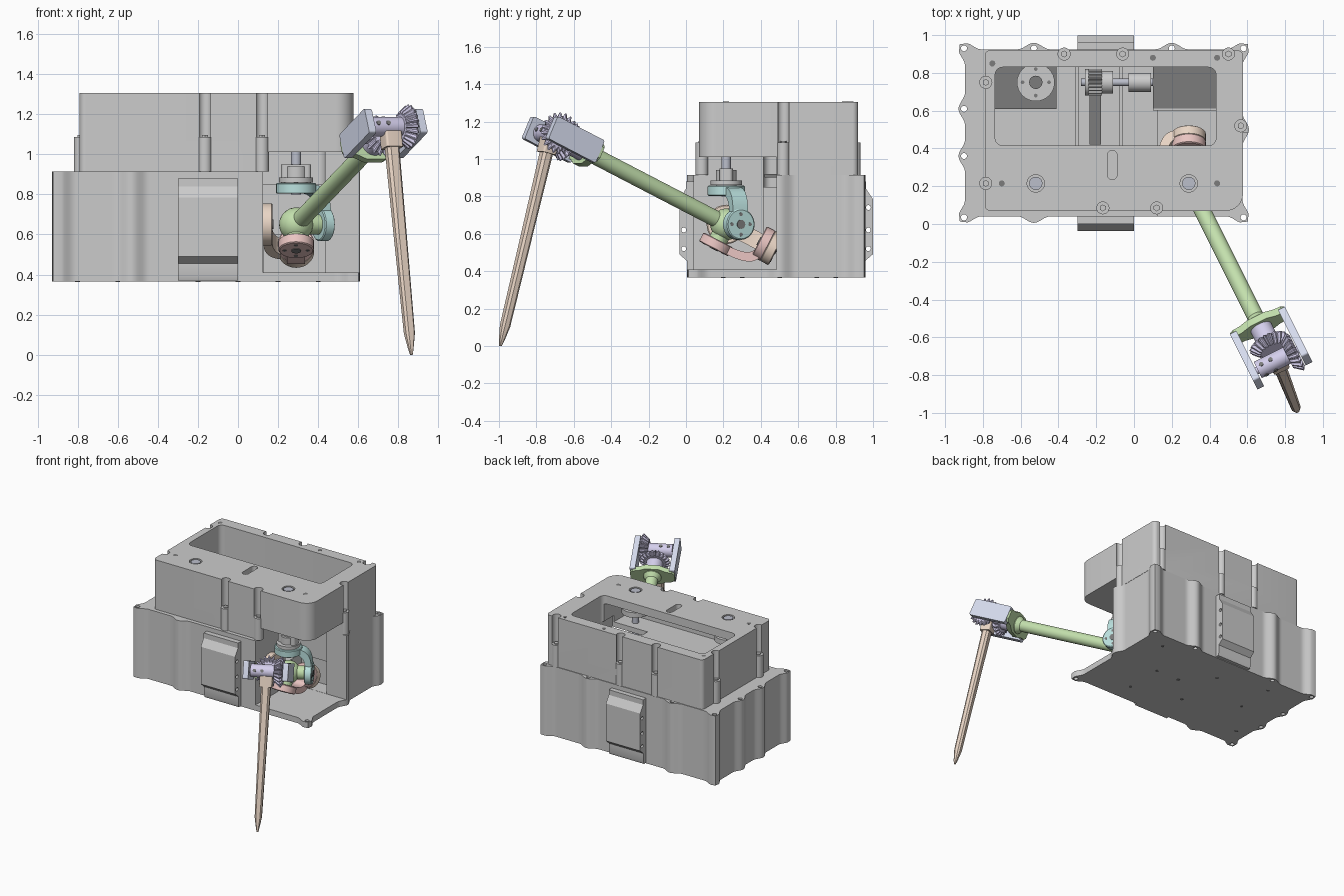
import bpy, bmesh
from math import pi, cos, sin
from mathutils import Vector as V

if "Cube" in bpy.data.objects:
    bpy.data.objects.remove(bpy.data.objects["Cube"])

COL = {"green": (.55, .75, .42), "cyan": (.5, .76, .74), "red": (.82, .56, .54),
       "tan": (.82, .67, .56), "violet": (.66, .62, .84), "blue": (.67, .71, .85),
       "dark": (.2, .2, .2), "steel": (.5, .52, .6)}
X, Y, Z = V((1, 0, 0)), V((0, 1, 0)), V((0, 0, 1))


def activate(ob):
    bpy.ops.object.select_all(action='DESELECT')
    ob.select_set(True)
    bpy.context.view_layer.objects.active = ob


def loft(name, rings, col=None):
    bm = bmesh.new()
    vs = [[bm.verts.new(p) for p in r] for r in rings]
    n = len(vs[0])
    for a, b in zip(vs, vs[1:]):
        for i in range(n):
            bm.faces.new((a[i], a[(i + 1) % n], b[(i + 1) % n], b[i]))
    bm.faces.new(vs[0][::-1])
    bm.faces.new(vs[-1])
    bmesh.ops.recalc_face_normals(bm, faces=bm.faces)
    me = bpy.data.meshes.new(name)
    bm.to_mesh(me)
    bm.free()
    ob = bpy.data.objects.new(name, me)
    bpy.context.collection.objects.link(ob)
    if col:
        m = bpy.data.materials.get(col) or bpy.data.materials.new(col)
        m.diffuse_color = (*COL[col], 1)
        m.use_nodes = True
        m.node_tree.nodes["Principled BSDF"].inputs["Base Color"].default_value = m.diffuse_color
        me.materials.append(m)
    activate(ob)
    bpy.ops.object.shade_smooth_by_angle(angle=.55)
    return ob


def prism(name, pts, a, b, col=None, o=V(), e=(X, Y, Z)):
    """Extrude a 2D outline from a to b along the third axis of frame e."""
    return loft(name, [[o + e[0] * p + e[1] * q + e[2] * h for p, q in pts] for h in (a, b)], col)


def box(name, x0, x1, y0, y1, z0, z1, col=None):
    return prism(name, [(x0, y0), (x1, y0), (x1, y1), (x0, y1)], z0, z1, col)


def frame(axis):
    axis = axis.normalized()
    s = axis.cross(Z if abs(axis.z) < .9 else X).normalized()
    return s, axis.cross(s), axis


def turn(name, a, axis, prof, col=None, n=32, teeth=0):
    """Lathe (distance, radius) steps along an axis; teeth makes a gear."""
    s, t, ax = frame(axis)
    n = teeth * 4 or n
    k = lambda i: .84 if teeth and i % 4 > 1 else 1
    return loft(name, [[a + ax * h + (s * cos(2 * pi * i / n) + t * sin(2 * pi * i / n)) * r * k(i)
                        for i in range(n)] for h, r in prof], col)


def cyl(name, a, b, r, col=None, n=32):
    a, b = V(a), V(b)
    return turn(name, a, b - a, [(0, r), ((b - a).length, r)], col, n)


def rounded(x0, x1, y0, y1, radii):
    pts = []
    corners = [(x0, y0, 1, 1, pi), (x1, y0, -1, 1, 1.5 * pi), (x1, y1, -1, -1, 0), (x0, y1, 1, -1, pi / 2)]
    for (x, y, sx, sy, a), r in zip(corners, radii):
        pts += [(x + sx * r + r * cos(a + k * pi / 16), y + sy * r + r * sin(a + k * pi / 16)) for k in range(9)]
    return pts


def cut(cutter, *targets):
    for target in targets:
        m = target.modifiers.new("cut", 'BOOLEAN')
        m.operation, m.object, m.solver = 'DIFFERENCE', cutter, 'EXACT'
        activate(target)
        bpy.ops.object.modifier_apply(modifier=m.name)
        bpy.ops.object.shade_smooth_by_angle(angle=.55)
    bpy.data.objects.remove(cutter)


# Lower housing: rectangle whose walls swell around the screw posts
def wavy(x0, x1, y0, y1, posts, amp=.034, w=.085):
    c = [V((x0, y0)), V((x1, y0)), V((x1, y1)), V((x0, y1))]
    nrm = [V((0, -1)), V((1, 0)), V((0, 1)), V((-1, 0))]
    pts = []
    for i in range(4):
        a, b = c[i], c[(i + 1) % 4]
        L, d = (b - a).length, (b - a).normalized()
        stops = [0, L] + [abs((V(p) - a).dot(d)) for p in posts[i]]
        pts.append(a + (nrm[i] + nrm[i - 1]) * amp * .8)
        n = int(L / .014)
        for k in range(1, n):
            s = L * k / n
            m = min(abs(s - q) for q in stops)
            pts.append(a + d * s + nrm[i] * (amp * .5 * (1 + cos(pi * min(m / w, 1)))))
    return [tuple(p) for p in pts]


posts = [[(-.53, .04)], [(.575, .5)], [(.2, .925), (-.53, .925)], [(-.895, .61), (-.895, .36)]]
lower = prism("lower_housing", wavy(-.895, .575, .04, .925, posts), .365, .915)
upper = prism("upper_housing", rounded(-.79, .577, .07, .92, (.03, .09, .03, .03)), .915, 1.305)

# Corner opening for the arm, passage behind it, equipment bay, hollow below the deck
cut(box("cutter", .125, 1, -.3, .485, .41, 1.01), lower, upper)
cut(box("cutter", .126, .433, .3, .61, .411, 1.1), lower, upper)
cut(prism("cutter", rounded(-.735, .434, .415, .83, (.04,) * 4), .6, 1.4), lower, upper)
cut(box("cutter", -.72, .42, .13, .45, 1.05, 1.24), upper)

# Holes: wall posts, two shaft bores and the slot in the deck
for x, y in [(-.9, .035), (.58, .035), (.58, .93), (-.9, .93), (-.53, .93), (.2, .93), (-.9, .61), (-.9, .36)]:
    cut(cyl("cutter", (x, y, .3), (x, y, 1), .016, n=16), lower)
for x in (-.52, .29):
    cut(cyl("cutter", (x, .215, 1.2), (x, .215, 1.4), .046), upper)
    cyl("shaft_bearing", (x, .215, 1.15), (x, .215, 1.302), .035, "steel")
    cyl("deck_horn", (x, .215, 1.13), (x, .215, 1.17), .1)
cut(prism("cutter", rounded(-.14, -.09, .235, .39, (.0249,) * 4), 1.2, 1.4), upper)

# Bolt posts on the upper housing with a screwdriver groove above each
for x, y in [(-.165, .085), (.12, .085), (-.785, .215), (-.785, .75), (-.37, .9), (-.06, .9),
             (.5, .9), (.565, .52)]:
    cut(cyl("cutter", (x, y, 1.087), (x, y, 1.4), .032, n=24), upper)
    cyl("bolt_post", (x, y, .915), (x, y, 1.087), .034, n=24)
    cyl("bolt_head", (x, y, 1.087), (x, y, 1.095), .018, n=6)
for x, y in [(-.7, .215), (.44, .215), (-.75, .85), (.1, .88), (.44, .88)]:
    cyl("deck_screw", (x, y, 1.3), (x, y, 1.306), .016, "dark", 16)
for x, y in [(-.8, .2), (-.6, .5), (-.6, .8), (-.2, .3), (-.2, .7), (.2, .2), (.2, .5), (.4, .8), (0, .5)]:
    cyl("base_screw", (x, y, .363), (x, y, .37), .012, "dark", 12)

# Mounting docks on the front and back walls
prof = [(.06, .37), (.012, .37), (.005, .39), (.005, .455), (-.036, .49), (-.036, .785),
        (0, .84), (0, .88), (.06, .88)]
for name, f in (("front_dock", lambda y: y), ("back_dock", lambda y: .963 - y)):
    dock = prism(name, [(f(y), z) for y, z in prof], -.3, 0, None, V(), (Y, Z, X))
    for z in (.52, .62, .74):
        cut(cyl("cutter", (-.5, f(-.012), z), (.2, f(-.012), z), .013, n=16), dock)

# Equipment inside the bay
box("left_motor", -.735, -.41, .61, .83, .6, .95, "dark")
box("right_motor", .1, .434, .612, .83, .6, .85, "dark")
box("motor_plate", .1, .434, .6, .612, .6, .85)
cyl("motor_horn", (-.52, .75, .95), (-.52, .75, 1), .1)
cyl("horn_hub", (-.52, .75, 1), (-.52, .75, 1.01), .035, "dark")
for sx, sy in ((1, 0), (-1, 0), (0, 1), (0, -1)):
    cyl("horn_screw", (-.52 + .07 * sx, .75 + .07 * sy, 1), (-.52 + .07 * sx, .75 + .07 * sy, 1.004), .01, "dark", 12)
for x in (-.31, -.08):
    box("channel_wall", x, x + .02, .415, .83, .6, .85)
box("drive_belt", -.235, -.175, .42, .75, .9, .92, "dark")
turn("drive_pulley", V((-.24, .75, .97)), X, [(0, .07), (.07, .07)], teeth=20)
cyl("pulley_flange", (-.26, .75, .97), (-.24, .75, .97), .07)
cyl("pulley_hub", (-.17, .75, .97), (-.11, .75, .97), .06)
cyl("drive_shaft", (-.28, .75, .97), (.1, .75, .97), .02, "steel")
cyl("shaft_coupler", (-.03, .75, .97), (.09, .75, .97), .05)

# Arm frame: d along the rod, u sideways, w up
C = V((.29, .215, .65))
d = V((.5, -1, .52)).normalized()
u = V((1, .5, 0)).normalized()
w = -u.cross(d)

# Vertical drive coupling above the gimbal
cyl("gimbal_shaft", C + Z * .15, C + Z * .5, .025, "steel")
cyl("gimbal_coupler", C + Z * .2, C + Z * .29, .055)
prism("coupler_clamp", rounded(-.075, .075, -.035, .035, (.02,) * 4), .23, .3, None, C)
cyl("top_horn", C + Z * .21, C + Z * .235, .085)


# Curved gimbal link with a round hub at each end
def link(name, col, a, b, ra, rb, ha, hb, th=.045, width=.09):
    a, b = a.normalized(), b.normalized()
    n = a.cross(b)
    arc = [pi / 2 * k / 16 for k in range(17)]
    f = lambda q, t: ((ra + q) * max(cos(t), 0) ** .55, (rb + q) * max(sin(t), 0) ** .55)
    prism(name + "_arc", [f(th / 2, t) for t in arc] + [f(-th / 2, t) for t in arc[::-1]],
          -width / 2, width / 2, col, C, (a, b, n))
    for ax, r, h in ((a, ra, ha), (b, rb, hb)):
        p = C + ax * r
        turn(name + "_hub", p, ax, [(-th * .6, h - .006), (-th * .5, h), (th * .5, h), (th * .6, h - .006)], col)
        cyl(name + "_pivot", p - ax * th * .7, p + ax * th * .68, .024, "dark", 20)
        s, t, _ = frame(ax)
        for q in (s, t, -s, -t):
            cyl(name + "_screw", p + q * h * .65, p + q * h * .65 + ax * th * .64, .01, "dark", 12)


v = V((0, .89, -.46))
low = V((0, -.46, -.89))
link("yaw_link", "cyan", Z, u, .18, .15, .1, .083)
link("rear_link", "red", v, low, .225, .12, .09, .088)
link("pitch_link", "tan", v, -X, .275, .145, .09, .105)

# Rod with ball hub and end flange
prof = [(-.085 * cos(pi * k / 12), max(.085 * sin(pi * k / 12), .004)) for k in range(13)]
turn("ball_hub", C, d, prof, "green")
cyl("side_boss", C, C + u * .13, .05, "green")
cyl("lower_boss", C, C + low * .1, .05, "green")
turn("arm_rod", C, d, [(0, .044), (.87, .044), (.9, .065), (.92, .065)], "green")
ear = [(-.16, -.03), (-.14, -.05), (-.1, -.055), (-.05, -.08), (.05, -.08), (.1, -.055), (.14, -.05), (.16, -.03)]
prism("rod_flange", ear + [(p, -q) for p, q in ear[::-1]], .905, .945, "green", C, (u, w, d))

# Wrist fork plates
for s in (-1, 1):
    prism("fork_plate", rounded(.92, 1.23, -.066, .066, (.012,) * 4), s * .143 - .02, s * .143 + .02,
          "blue", C, (d, w, u))

# Bevel gears and cross shaft
P = C + d * 1.155
turn("rod_gear", P - d * .125, d, [(0, .09), (.015, .112), (.06, .075)], "violet", teeth=20)
cyl("rod_gear_hub", P - d * .21, P - d * .12, .06, "violet")
turn("side_gear", P + u * .118, -u, [(0, .09), (.015, .112), (.06, .075)], "violet", teeth=20)
cyl("gear_hub", P - u * .115, P + u * .07, .048, "violet")
cyl("cross_shaft", P - u * .16, P + u * .16, .02, "violet")
for s in (-.085, -.03):
    for q in (w, d):
        cyl("hub_screw", P + u * s, P + u * s + q * .051, .012, "dark", 12)

# Pointed leg hanging from the wrist
tip = V((.865, -.993, 0))
axis = (tip - P).normalized()
L = (tip - P).length
side = (u - axis * u.dot(axis)).normalized()
e = (side, axis.cross(side), axis)
oct8 = [(1, .5), (.6, 1), (-.6, 1), (-1, .5), (-1, -.5), (-.6, -1), (.6, -1), (1, -.5)]
steps = [(.09, .034, .03), (L * .5, .03, .026), (L - .11, .025, .024), (L - .03, .012, .013), (L, .006, .006)]
loft("pointed_leg", [[P + e[2] * h + e[0] * p * a + e[1] * q * b for p, q in oct8] for h, a, b in steps], "tan")
prism("leg_clamp", rounded(-.046, .046, -.04, .04, (.012,) * 4), .03, .11, "tan", P, e)
